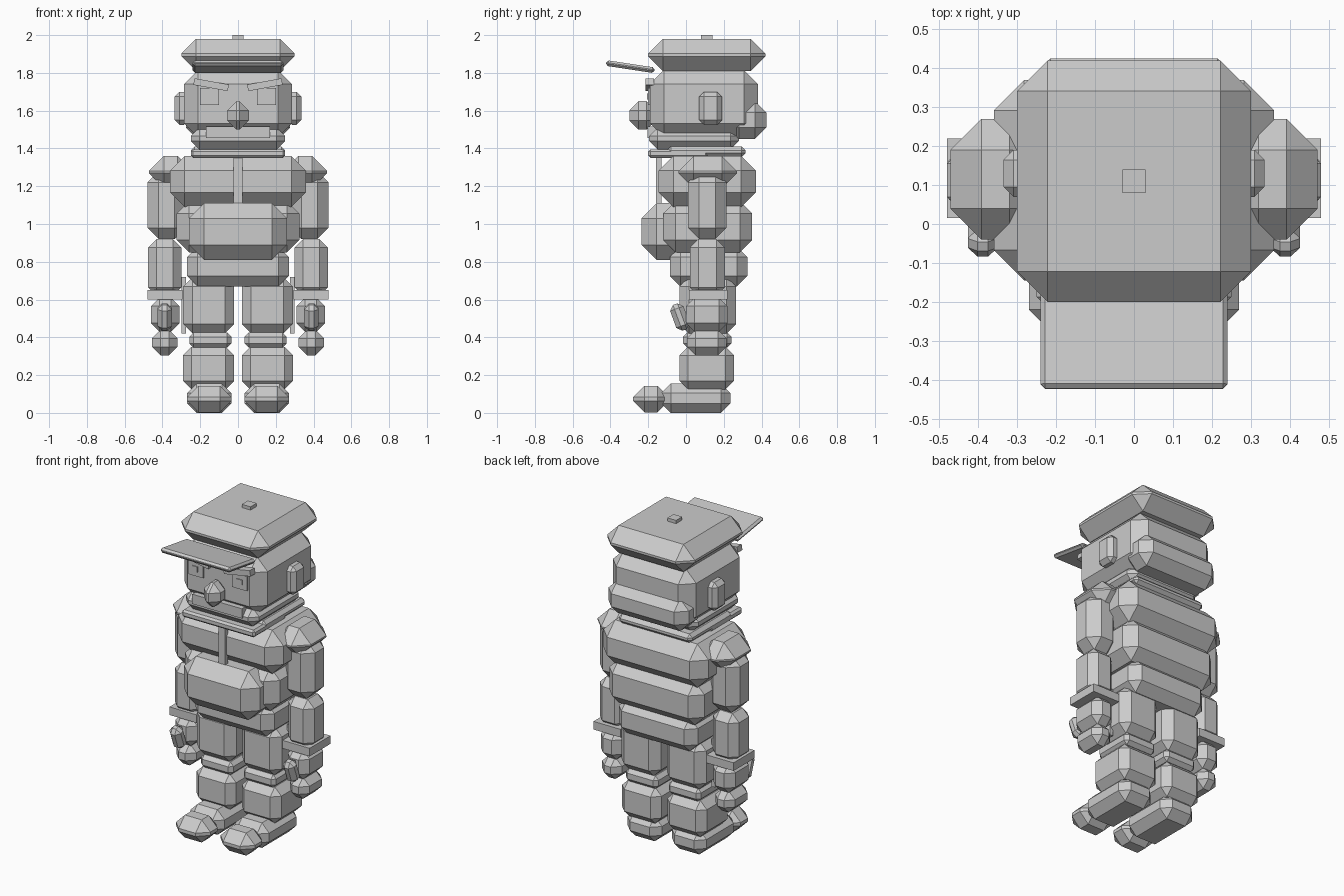
import bpy, bmesh
from mathutils import Matrix, Vector

if "Cube" in bpy.data.objects:
    bpy.data.objects.remove(bpy.data.objects["Cube"], do_unlink=True)

grey = bpy.data.materials.new("plain grey")
grey.use_nodes = True
colour = (0.6, 0.6, 0.6, 1)
grey.diffuse_color = colour
grey.node_tree.nodes["Principled BSDF"].inputs["Base Color"].default_value = colour


def block(name, x, y, z, chamfer=0.0, tilt=(0, "X")):
    """Chamfered box between (low, high) ranges, optionally tilted about its centre."""
    bm = bmesh.new()
    bmesh.ops.create_cube(bm, size=1)
    size = [b - a for a, b in (x, y, z)]
    bmesh.ops.scale(bm, vec=size, verts=bm.verts)
    if chamfer:
        bmesh.ops.bevel(bm, geom=bm.edges[:], offset=min(chamfer, min(size) * 0.48),
                        segments=1, affect='EDGES')
    centre = Vector([(a + b) / 2 for a, b in (x, y, z)])
    bm.transform(Matrix.Translation(centre) @ Matrix.Rotation(tilt[0], 4, tilt[1]))
    mesh = bpy.data.meshes.new(name)
    bm.to_mesh(mesh)
    bm.free()
    mesh.materials.append(grey)
    obj = bpy.data.objects.new(name, mesh)
    bpy.context.collection.objects.link(obj)
    return obj


def centred(name, half, *rest, **options):
    return block(name, (-half, half), *rest, **options)


def pair(name, x, y, z, chamfer=0.0, tilt=(0, "X")):
    """One block on each side; sideways tilts are mirrored."""
    block("left_" + name, x, y, z, chamfer, tilt)
    turn = tilt[0] if tilt[1] == "X" else -tilt[0]
    block("right_" + name, (-x[1], -x[0]), y, z, chamfer, (turn, tilt[1]))


# Cap
centred("cap_button", 0.03, (0.08, 0.14), (1.96, 2.0))
centred("cap_crown", 0.3, (-0.2, 0.42), (1.81, 1.98), 0.078)
centred("cap_visor", 0.24, (-0.425, -0.165), (1.818, 1.848), 0.012, tilt=(-0.15, "X"))

# Head
centred("head", 0.285, (-0.19, 0.38), (1.46, 1.815), 0.073)
centred("back_hair", 0.275, (0.22, 0.425), (1.45, 1.65), 0.06)
centred("jaw", 0.25, (-0.195, 0.28), (1.395, 1.51), 0.045)
pair("ear", (0.26, 0.335), (0.07, 0.19), (1.525, 1.7), 0.025)

# Face
centred("nose", 0.057, (-0.3, -0.16), (1.5, 1.65), 0.048)
centred("mouth", 0.17, (-0.205, -0.13), (1.455, 1.515))
pair("eye", (0.1, 0.2), (-0.2, -0.17), (1.63, 1.72))
pair("pupil", (0.135, 0.17), (-0.206, -0.18), (1.66, 1.692))
pair("eyebrow", (0.05, 0.235), (-0.215, -0.17), (1.72, 1.755), tilt=(-0.18, "Y"))

# Torso
centred("collar_front", 0.25, (-0.2, 0.115), (1.35, 1.395), 0.012)
centred("collar_back", 0.25, (-0.1, 0.315), (1.355, 1.41), 0.02)
centred("chest", 0.36, (-0.145, 0.37), (1.09, 1.36), 0.078)
centred("placket", 0.023, (-0.158, -0.13), (1.11, 1.35))
centred("waist", 0.325, (-0.12, 0.35), (0.85, 1.12), 0.065)
centred("belly", 0.26, (-0.235, 0.02), (0.81, 1.11), 0.08)
centred("hips", 0.27, (-0.085, 0.325), (0.67, 0.88), 0.055)

# Arms
pair("shoulder", (0.24, 0.472), (-0.04, 0.27), (1.19, 1.36), 0.08)
pair("upper_arm", (0.275, 0.48), (0.01, 0.215), (0.92, 1.28), 0.06)
pair("forearm", (0.3, 0.477), (0.02, 0.207), (0.62, 0.92), 0.045)
pair("cuff", (0.295, 0.48), (0.015, 0.22), (0.6, 0.65))
pair("hand", (0.31, 0.46), (0, 0.22), (0.43, 0.61), 0.045)
pair("fingers", (0.32, 0.455), (0.005, 0.215), (0.305, 0.44), 0.045)
pair("thumb", (0.35, 0.427), (-0.07, 0.005), (0.435, 0.58), 0.025, (0.35, "X"))

# Legs
pair("thigh", (0.02, 0.29), (-0.035, 0.265), (0.42, 0.72), 0.05)
pair("trouser_stripe", (0.275, 0.299), (0.085, 0.145), (0.42, 0.72))
pair("knee", (0.035, 0.257), (-0.015, 0.24), (0.345, 0.425), 0.022)
pair("shin", (0.02, 0.29), (-0.035, 0.255), (0.125, 0.35), 0.045)
pair("shoe", (0.035, 0.27), (-0.13, 0.235), (0, 0.155), 0.05)
pair("toe_cap", (0.035, 0.27), (-0.28, -0.09), (0.003, 0.143), 0.06)
